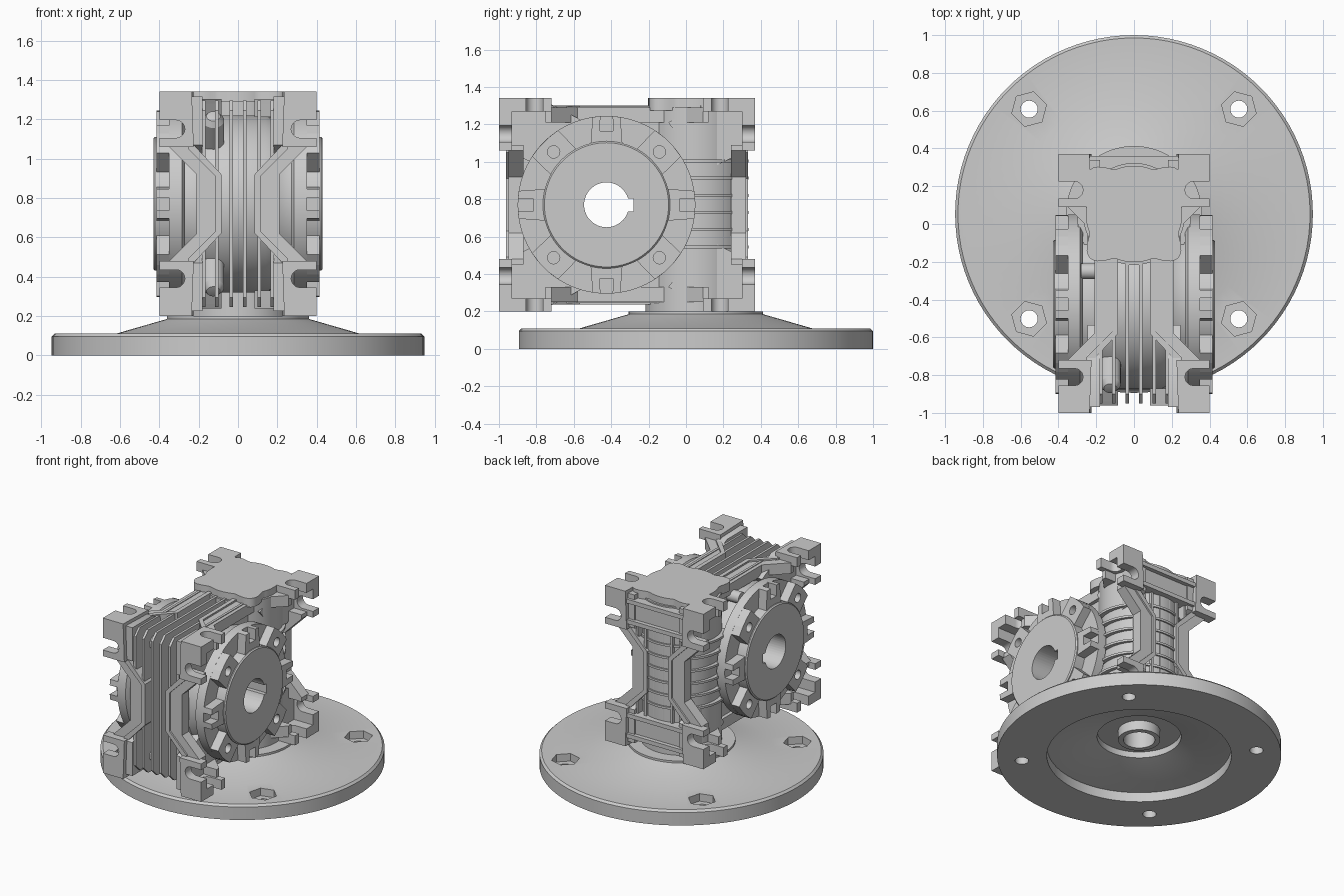
import bpy, bmesh
from math import sin, cos, pi, radians, asin
from mathutils import Matrix, Vector

if "Cube" in bpy.data.objects:
    bpy.data.objects.remove(bpy.data.objects["Cube"])

CEN = Vector((0, -0.315, 0.77))   # centre of the symmetric housing
WY, WZ = -0.425, 0.77             # output (wheel) axis
FY = 0.053                        # motor (worm) axis

def prism(bm, pts, axis, lo, hi):
    """Extrude a 2D outline along an axis."""
    put = {'x': lambda u, v, w: (w, u, v), 'y': lambda u, v, w: (u, w, v),
           'z': lambda u, v, w: (u, v, w)}[axis]
    a = [bm.verts.new(put(u, v, lo)) for u, v in pts]
    b = [bm.verts.new(put(u, v, hi)) for u, v in pts]
    n = len(pts)
    bm.faces.new(a)
    bm.faces.new(b[::-1])
    for i in range(n):
        j = (i + 1) % n
        bm.faces.new((a[i], b[i], b[j], a[j]))

def circle(r, n=48, c=(0, 0), a0=0):
    return [(c[0] + r * cos(a0 + 2 * pi * i / n), c[1] + r * sin(a0 + 2 * pi * i / n)) for i in range(n)]

def rect(u0, u1, v0, v1):
    return [(u0, v0), (u1, v0), (u1, v1), (u0, v1)]

def lathe(bm, prof, closed, n=96):
    """Revolve (radius, height) points around local z."""
    rings = [[bm.verts.new((r * cos(2 * pi * i / n), r * sin(2 * pi * i / n), z)) for i in range(n)]
             for r, z in prof]
    m = len(prof)
    for k in range(m if closed else m - 1):
        a, b = rings[k], rings[(k + 1) % m]
        for i in range(n):
            j = (i + 1) % n
            bm.faces.new((a[i], a[j], b[j], b[i]))
    bmesh.ops.remove_doubles(bm, verts=bm.verts, dist=1e-5)

def make(name, bm, loc=(0, 0, 0), cutters=(), mirror=None, smooth=True):
    bmesh.ops.dissolve_degenerate(bm, edges=bm.edges, dist=1e-5)
    bmesh.ops.recalc_face_normals(bm, faces=bm.faces)
    me = bpy.data.meshes.new(name)
    bm.to_mesh(me)
    bm.free()
    ob = bpy.data.objects.new(name, me)
    ob.location = loc
    bpy.context.collection.objects.link(ob)
    bpy.ops.object.select_all(action='DESELECT')
    ob.select_set(True)
    bpy.context.view_layer.objects.active = ob
    if mirror:
        ob.modifiers.new("mirror", 'MIRROR').use_axis = mirror
    for c in cutters:
        md = ob.modifiers.new("cut", 'BOOLEAN')
        md.operation, md.solver, md.object = 'DIFFERENCE', 'EXACT', c
    for md in list(ob.modifiers):
        bpy.ops.object.modifier_apply(modifier=md.name)
    if smooth:
        bpy.ops.object.shade_smooth_by_angle(angle=radians(30))
    return ob

# Cutters: keyed output bore, flange bolt holes, hex nut pockets, cover bolt holes
bm = bmesh.new()
a0 = asin(0.035 / 0.12)
bore = [(WY + 0.12 * cos(t), WZ + 0.12 * sin(t))
        for t in [a0 + (2 * pi - 2 * a0) * i / 40 for i in range(41)]]
bore += [(WY + 0.145, WZ - 0.035), (WY + 0.145, WZ + 0.035)]
prism(bm, bore, 'x', -0.6, 0.6)
bore_cut = make("bore_cutter", bm)
holes, pockets, cover = bmesh.new(), bmesh.new(), bmesh.new()
for k in range(4):
    t = pi / 4 + k * pi / 2
    c = (0.785 * cos(t), FY + 0.785 * sin(t))
    prism(holes, circle(0.045, 24, c), 'z', -0.1, 0.3)
    prism(pockets, circle(0.095, 6, c, t), 'z', 0.055, 0.3)
    prism(cover, circle(0.033, 20, (WY + 0.4 * cos(t), WZ + 0.4 * sin(t))), 'x', 0.36, 0.5)
hole_cut = make("bolt_hole_cutter", holes)
pocket_cut = make("nut_pocket_cutter", pockets)
cover_cut = make("cover_hole_cutter", cover)
helpers = [bore_cut, hole_cut, pocket_cut, cover_cut]

# Motor flange, hollow underneath with a central hub
bm = bmesh.new()
lathe(bm, [(0.947, 0), (0.947, 0.095), (0.932, 0.11), (0.62, 0.11), (0.36, 0.185), (0.36, 0.2),
           (0.105, 0.2), (0.105, 0.12), (0.14, 0.12), (0.14, 0.19), (0.28, 0.19), (0.28, 0.145),
           (0.60, 0.07), (0.615, 0.07), (0.615, 0)], True)
make("motor_flange", bm, (0, FY, 0), [hole_cut, pocket_cut])

# Worm housing tower with cooling rings
bm = bmesh.new()
lathe(bm, [(0, 0.25), (0.105, 0.25), (0.105, 0.2), (0.27, 0.2), (0.27, 1.29), (0, 1.29)], False, 64)
make("worm_housing", bm, (0, FY, 0))
bm = bmesh.new()
for i in range(6):
    z = 0.545 + i * 0.092
    prism(bm, circle(0.3, 48, (0, FY - 0.02)), 'z', z - 0.008, z + 0.008)
make("worm_cooling_rings", bm)

# Lobed top cap
bm = bmesh.new()
cap = []
for i in range(96):
    t = 2 * pi * i / 96
    r = 0.255 + 0.075 * max(0, cos(4 * (t - pi / 4))) ** 1.5
    cap.append((r * cos(t), FY + r * sin(t)))
prism(bm, cap, 'z', 1.275, 1.34)
make("top_cap", bm)

# Wheel housing core
bm = bmesh.new()
lathe(bm, [(0, -0.3), (0.40, -0.3), (0.40, -0.25), (0.42, -0.2), (0.45, -0.14), (0.45, 0.14),
           (0.42, 0.2), (0.40, 0.25), (0.40, 0.3), (0, 0.3)], False)
bmesh.ops.transform(bm, matrix=Matrix.Translation((0, WY, WZ)) @ Matrix.Rotation(pi / 2, 4, 'Y'), verts=bm.verts)
make("wheel_housing", bm, cutters=[bore_cut])

# Cooling fins wrapped around the housing
bm = bmesh.new()
Y, Z, c = 0.635, 0.525, 0.05
out = [(Y, Z - c), (Y - c, Z), (c - Y, Z), (-Y, Z - c), (-Y, c - Z), (c - Y, -Z), (Y - c, -Z), (Y, c - Z)]
for x in (-0.175, -0.107, -0.035, 0.035, 0.107, 0.175):
    prism(bm, [(CEN.y + u, CEN.z + v) for u, v in out], 'x', x - 0.009, x + 0.009)
make("cooling_fins", bm, cutters=[bore_cut], smooth=False)

# Mounting feet, diagonal arms and gussets: one octant, mirrored
feet, arms = bmesh.new(), bmesh.new()
for axis, H, depth in (('y', 0.57, 0.685), ('z', 0.685, 0.57)):
    s = H - 0.19
    arc = [(0.315 - 0.045 * sin(t), s + 0.045 * cos(t)) for t in [pi * i / 10 for i in range(11)]]
    foot = [(0.235, H), (0.4, H), (0.4, s + 0.045)] + arc + \
           [(0.4, s - 0.045), (0.4, H - 0.28), (0.225, H - 0.28)]
    prism(feet, foot, axis, depth - 0.07, depth)
    arm = [(0.085, 0), (0.21, 0), (0.21, H - 0.42), (0.35, H - 0.28), (0.35, H - 0.25),
           (0.225, H - 0.25), (0.225, H - 0.28), (0.085, H - 0.42)]
    prism(arms, arm, axis, depth - 0.13, depth - 0.05)
    # raised inner rail along each arm
    rail = [(0.085, 0), (0.115, 0), (0.115, H - 0.43), (0.255, H - 0.29), (0.255, H - 0.27),
            (0.225, H - 0.27), (0.085, H - 0.42)]
    prism(arms, rail, axis, depth - 0.06, depth - 0.038)
prism(feet, [(0.655, 0.545), (0.42, 0.545), (0.22, 0.44), (0.42, 0.18), (0.655, 0.3)], 'x', 0.18, 0.245)
make("mounting_feet", feet, CEN, mirror=(True, True, True))
make("frame_arms", arms, CEN, mirror=(True, True, True), smooth=False)

# Rear panels with cross rails, top and bottom
bm = bmesh.new()
for z0, z1 in ((0.33, 0.36), (0.48, 0.51)):
    prism(bm, rect(-0.24, 0.24, z0, z1), 'y', 0.58, 0.675)
prism(bm, rect(-0.24, 0.24, 0.33, 0.51), 'y', 0.40, 0.645)
make("rear_panels", bm, CEN, mirror=(False, False, True), smooth=False)

# Output covers on both sides: stepped disc plus castellated pads
for side, name in ((1, "right"), (-1, "left")):
    bm = bmesh.new()
    lathe(bm, [(0, 0.27), (0.45, 0.27), (0.475, 0.285), (0.475, 0.35), (0.34, 0.35), (0.34, 0.422),
               (0.332, 0.43), (0.20, 0.43), (0, 0.43)], False)
    bmesh.ops.transform(bm, matrix=Matrix.Translation((0, WY, WZ)) @ Matrix.Rotation(side * pi / 2, 4, 'Y'),
                        verts=bm.verts)
    make(name + "_output_cover", bm, cutters=[bore_cut])
    bm = bmesh.new()
    for k in range(8):
        if k % 2:   # bolt boss
            shape = [(0.33, -17), (0.475, -12), (0.475, -4), (0.475, 4), (0.475, 12), (0.33, 17)]
        else:       # slotted pad
            shape = [(0.33, -15), (0.475, -9), (0.475, -4), (0.395, -5), (0.395, 5), (0.475, 4),
                     (0.475, 9), (0.33, 15)]
        pts = [(WY + r * cos(radians(a + 45 * k)), WZ + r * sin(radians(a + 45 * k))) for r, a in shape]
        prism(bm, pts, 'x', 0.34, 0.415)
    pads = make(name + "_cover_pads", bm, cutters=[cover_cut], smooth=False)
    if side < 0:
        pads.data.transform(Matrix.Scale(-1, 4, (1, 0, 0)))
        pads.data.flip_normals()

# Oil plugs in the front corners and beside the tower
for sz, name in ((1, "upper"), (-1, "lower")):
    bm = bmesh.new()
    lathe(bm, [(0, 0.38), (0.055, 0.38), (0.055, 0.60), (0.035, 0.63), (0, 0.635)], False, 24)
    bmesh.ops.transform(bm, matrix=Matrix.Rotation(pi / 4 if sz > 0 else 3 * pi / 4, 4, 'X'), verts=bm.verts)
    make(name + "_oil_plug", bm, (-0.125, WY, WZ))
bm = bmesh.new()
prism(bm, circle(0.042, 24, (-0.25, 1.19)), 'x', -0.28, -0.1)
make("side_oil_plug", bm)

for h in helpers:
    h.hide_render = True
    h.hide_set(True)
